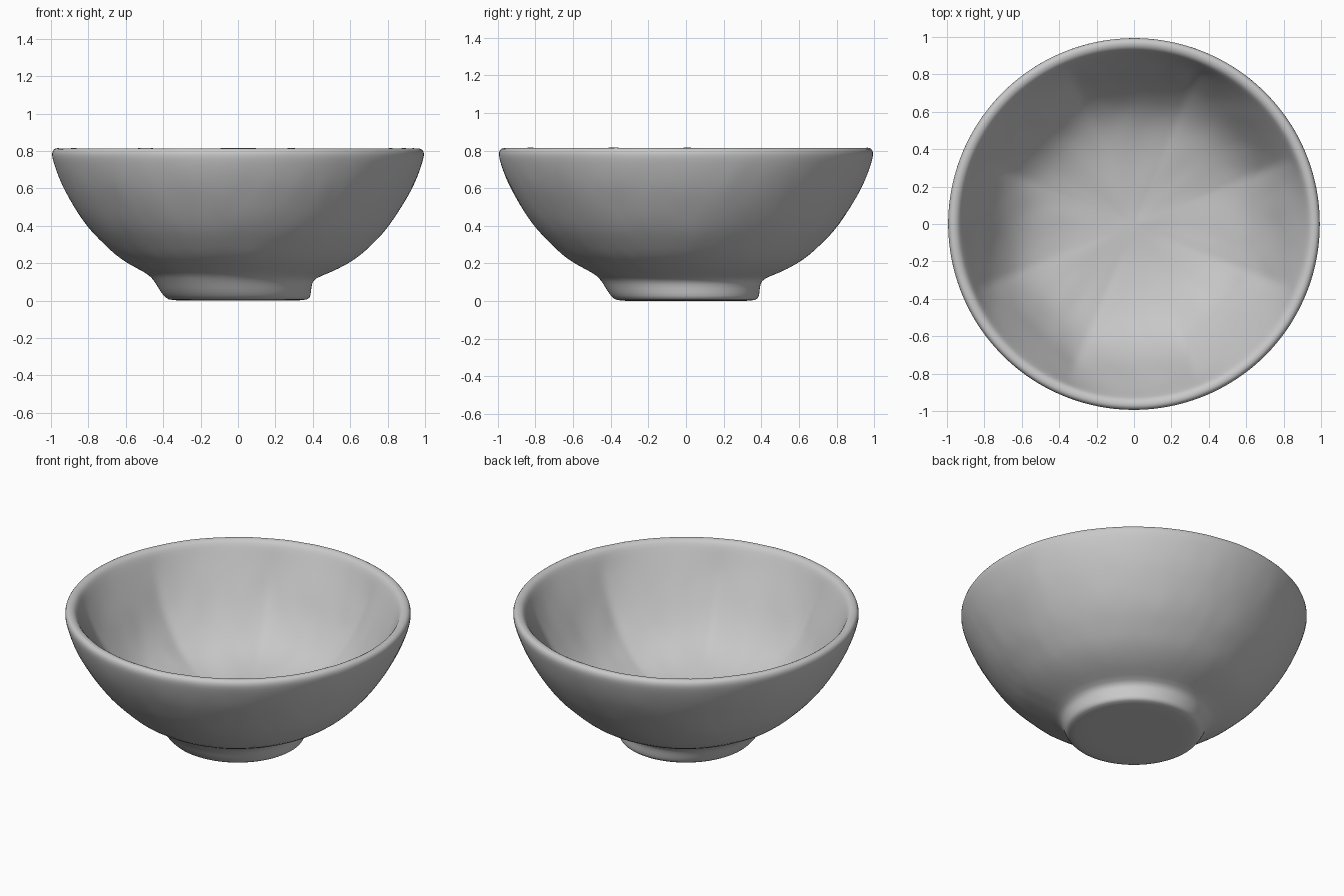
import bpy, bmesh, math
from mathutils import Vector, noise

cube = bpy.data.objects.get("Cube")
if cube:
    bpy.data.objects.remove(cube, do_unlink=True)

# One flat clay colour
clay = bpy.data.materials.new("grey_clay")
clay.use_nodes = True
grey = (0.58, 0.58, 0.58, 1)
clay.diffuse_color = grey
clay.node_tree.nodes["Principled BSDF"].inputs["Base Color"].default_value = grey

SEGMENTS = 128
# Radius and height, from under the foot, up the outside, over the rim, down inside
foot = [(0.2, 0.0), (0.36, 0.0), (0.385, 0.012), (0.402, 0.045), (0.415, 0.09), (0.435, 0.12)]
outside = [(0.49, 0.148), (0.59, 0.197), (0.66, 0.247), (0.715, 0.3), (0.77, 0.355),
           (0.815, 0.41), (0.86, 0.475), (0.905, 0.55), (0.943, 0.62), (0.975, 0.7),
           (0.993, 0.76)]
rim = [(0.996, 0.79), (0.985, 0.811), (0.965, 0.816), (0.94, 0.808), (0.925, 0.785)]
inside = [(0.905, 0.72), (0.875, 0.64), (0.835, 0.555), (0.785, 0.47), (0.725, 0.39),
          (0.65, 0.315), (0.56, 0.26), (0.45, 0.22), (0.33, 0.195), (0.2, 0.18), (0.09, 0.175)]


def shaped(part, r, z, a):
    """Place one point, with the uneven hand-made surface of its part."""
    p = Vector((r * math.cos(a), r * math.sin(a), z))
    if part == "foot" and z > 0.03:
        # the foot flares more on the front right side
        r += 0.035 * min(1, z / 0.1) * math.cos(a - math.radians(225))
    elif part == "outside":
        fade = min(1, (0.78 - z) / 0.1)
        r += fade * (0.004 * noise.noise(p * 5) + 0.003 * noise.noise(p * 14))
    elif part == "rim":
        z += 0.003 * noise.noise(p * 9)
    elif part == "inside":
        # broad flattened panels carved into the wall
        fade = max(0, min(1, (0.785 - z) / 0.2))
        step = math.pi / 4
        turn = (a + step / 2) % step - step / 2
        panel = math.cos(step / 2) / math.cos(turn)
        r *= 1 + 0.6 * fade * (panel - 1)
        r += fade * 0.006 * noise.noise(p * 8)
        z += fade * (0.012 * noise.noise(p * 3.5) + 0.006 * noise.noise(p * 9))
    return (r * math.cos(a), r * math.sin(a), z)


# Bowl body: rings joined by quads and closed at both ends
bm = bmesh.new()
rings = []
parts = (("foot", foot), ("outside", outside), ("rim", rim), ("inside", inside))
for part, profile in parts:
    for r, z in profile:
        rings.append([bm.verts.new(shaped(part, r, z, 2 * math.pi * i / SEGMENTS))
                      for i in range(SEGMENTS)])
for low, high in zip(rings, rings[1:]):
    for i in range(SEGMENTS):
        j = (i + 1) % SEGMENTS
        bm.faces.new((low[i], low[j], high[j], high[i]))
for ring, height in ((rings[0], 0.0), (rings[-1], 0.173)):
    centre = bm.verts.new((0, 0, height))
    for i in range(SEGMENTS):
        bm.faces.new((centre, ring[i], ring[(i + 1) % SEGMENTS]))
bmesh.ops.recalc_face_normals(bm, faces=bm.faces)

mesh = bpy.data.meshes.new("bowl")
bm.to_mesh(mesh)
bm.free()
mesh.materials.append(clay)
bowl = bpy.data.objects.new("bowl", mesh)
bpy.context.collection.objects.link(bowl)
smooth = bowl.modifiers.new("soft_surface", "SUBSURF")
smooth.levels = smooth.render_levels = 1

bpy.ops.object.select_all(action="DESELECT")
bowl.select_set(True)
bpy.context.view_layer.objects.active = bowl
bpy.ops.object.shade_smooth()
